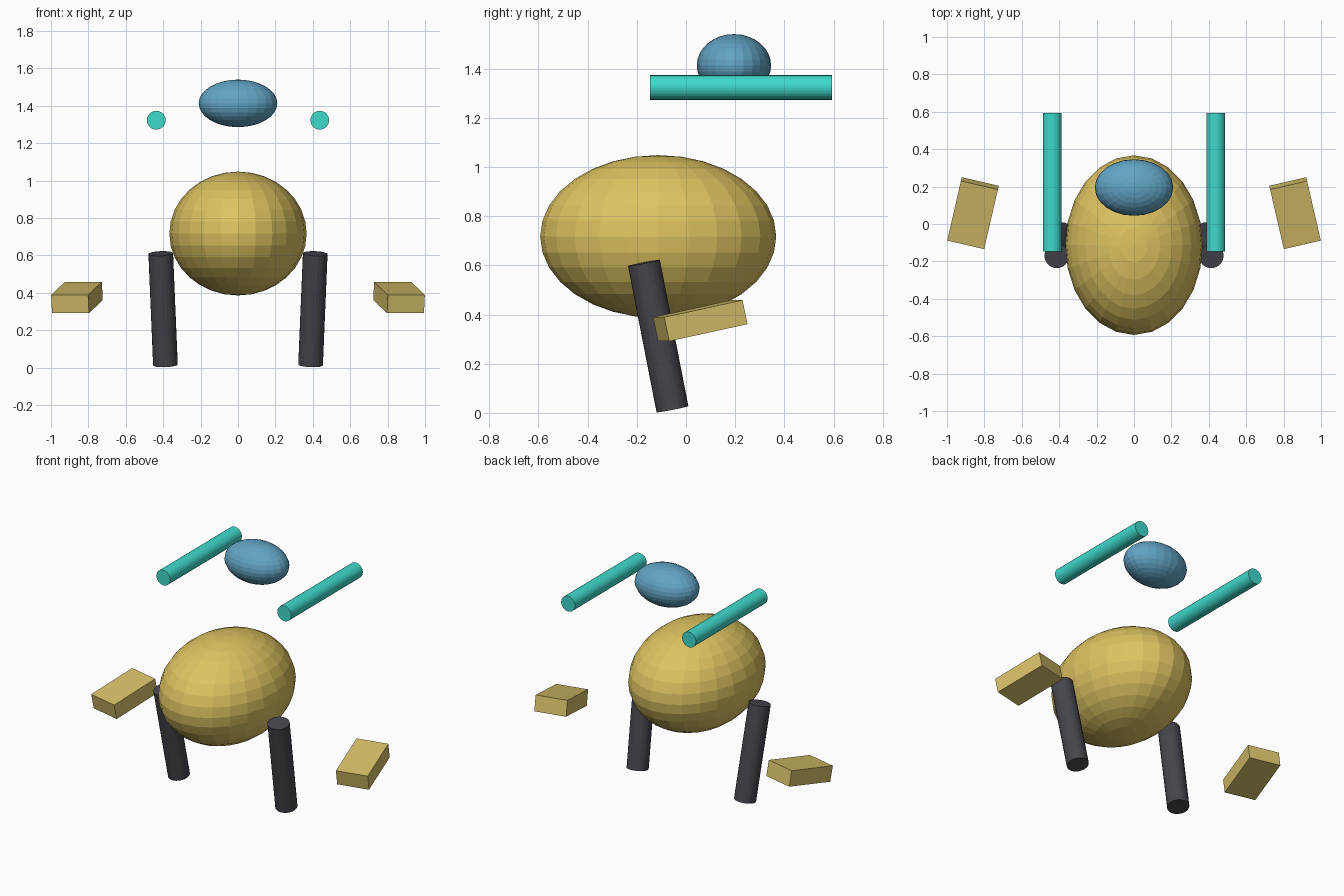
import bpy
from math import radians
from mathutils import Vector

if "Cube" in bpy.data.objects:
    bpy.data.objects.remove(bpy.data.objects["Cube"])


def material(name, rgb):
    m = bpy.data.materials.new(name)
    m.diffuse_color = (*rgb, 1)
    m.use_nodes = True
    m.node_tree.nodes["Principled BSDF"].inputs["Base Color"].default_value = m.diffuse_color
    return m


GOLD = material("gold", (0.73, 0.55, 0.12))
TAN = material("tan", (0.67, 0.52, 0.14))
BLUE = material("blue", (0.12, 0.37, 0.55))
TEAL = material("teal", (0.05, 0.70, 0.60))
DARK = material("dark_grey", (0.06, 0.06, 0.075))


def finish(name, mat):
    ob = bpy.context.object
    ob.name = name
    ob.data.materials.append(mat)
    return ob


def ellipsoid(name, centre, radii, mat):
    bpy.ops.mesh.primitive_uv_sphere_add(segments=24, ring_count=16, radius=1, location=centre)
    finish(name, mat).scale = radii


def rod(name, a, b, radius, mat):
    a, b = Vector(a), Vector(b)
    bpy.ops.mesh.primitive_cylinder_add(
        vertices=24, radius=radius, depth=(b - a).length, location=(a + b) / 2,
        rotation=(b - a).to_track_quat('Z', 'Y').to_euler())
    finish(name, mat)


# Body and head
ellipsoid("body", (0, -0.113, 0.717), (0.367, 0.48, 0.331), GOLD)
ellipsoid("head", (0, 0.195, 1.413), (0.21, 0.151, 0.127), BLUE)

for side, s in (("right", 1), ("left", -1)):
    # Level arm, leaning leg and tilted foot on each side
    rod(side + "_arm", (s * 0.437, -0.147, 1.323), (s * 0.437, 0.593, 1.323), 0.05, TEAL)
    rod(side + "_leg", (s * 0.388, -0.055, 0.015), (s * 0.413, -0.171, 0.61), 0.066, DARK)
    bpy.ops.mesh.primitive_cube_add(size=1, location=(s * 0.861, 0.058, 0.375),
                                    rotation=(radians(12), 0, s * radians(13)))
    finish(side + "_foot", TAN).scale = (0.203, 0.334, 0.1)
